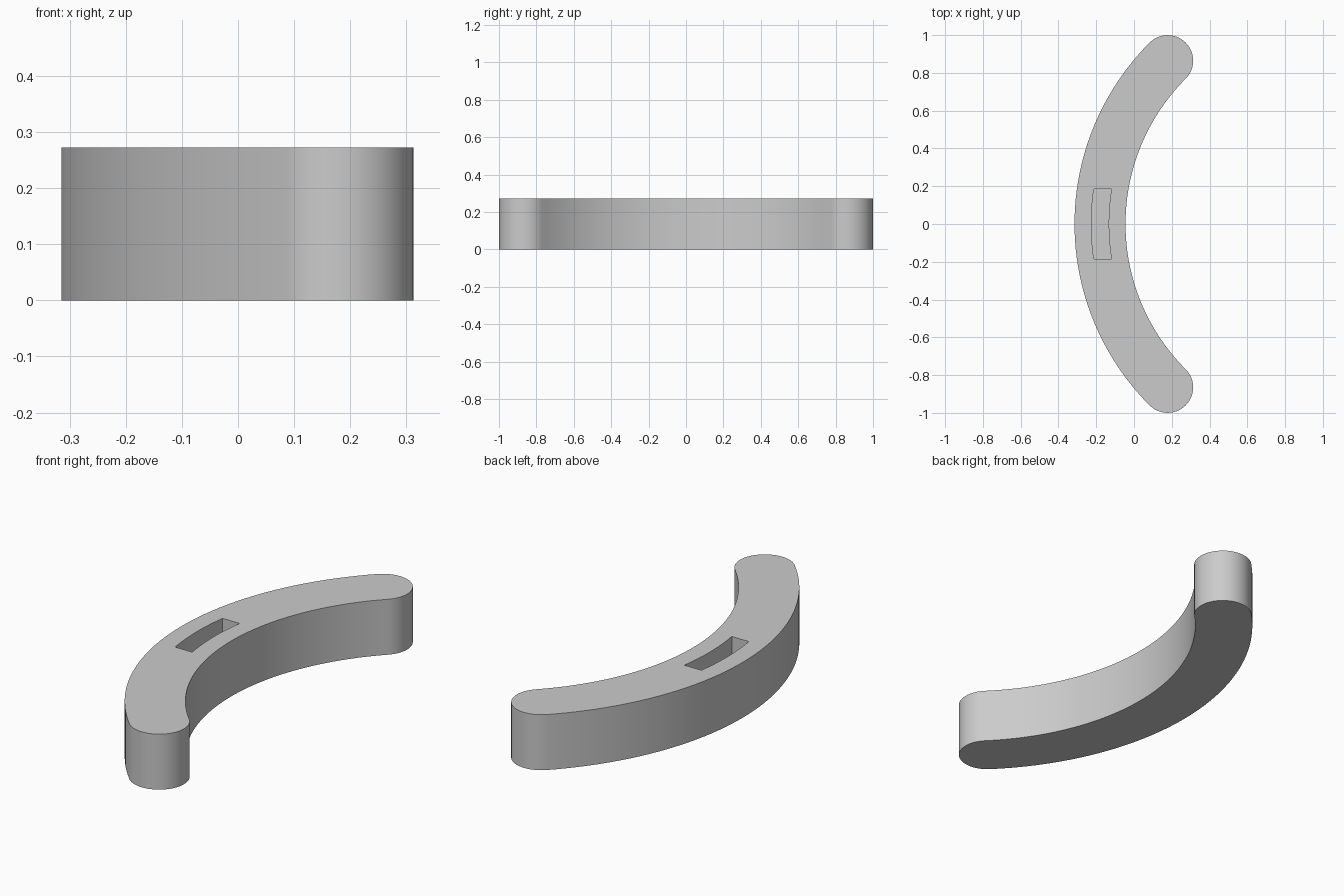
import bpy, bmesh
from math import sin, cos, pi, sqrt, asin, radians

if "Cube" in bpy.data.objects:
    bpy.data.objects.remove(bpy.data.objects["Cube"], do_unlink=True)

RADIUS = 1.223          # centreline of the arc
CENTRE_X = 1.043
HALF_WIDTH = 0.135
HEIGHT = 0.272
SWEEP = radians(45)
POCKET_HALF_WIDTH = 0.046
POCKET_HALF_LENGTH = 0.184
POCKET_FLOOR = 0.136

grey = bpy.data.materials.new("plain grey")
grey.use_nodes = True
colour = (0.6, 0.6, 0.6, 1)
grey.diffuse_color = colour
grey.node_tree.nodes["Principled BSDF"].inputs["Base Color"].default_value = colour


def arc(cx, cy, r, start, end, steps):
    return [(cx + r * cos(start + (end - start) * i / steps),
             cy + r * sin(start + (end - start) * i / steps)) for i in range(steps + 1)]


def prism(name, outline, bottom, top):
    """Extrude a closed outline straight up."""
    bm = bmesh.new()
    face = bm.faces.new([bm.verts.new((x, y, bottom)) for x, y in outline])
    raised = bmesh.ops.extrude_face_region(bm, geom=[face])["geom"]
    verts = [v for v in raised if isinstance(v, bmesh.types.BMVert)]
    bmesh.ops.translate(bm, verts=verts, vec=(0, 0, top - bottom))
    bmesh.ops.recalc_face_normals(bm, faces=bm.faces)
    mesh = bpy.data.meshes.new(name)
    bm.to_mesh(mesh)
    bm.free()
    mesh.materials.append(grey)
    obj = bpy.data.objects.new(name, mesh)
    bpy.context.collection.objects.link(obj)
    return obj


# Curved body: outer arc, round end, inner arc, round end
a, b = pi - SWEEP, pi + SWEEP
outline = arc(CENTRE_X, 0, RADIUS + HALF_WIDTH, a, b, 48)
outline += arc(CENTRE_X + RADIUS * cos(b), RADIUS * sin(b), HALF_WIDTH, b, b + pi, 24)[1:]
outline += arc(CENTRE_X, 0, RADIUS - HALF_WIDTH, b, a, 48)[1:]
outline += arc(CENTRE_X + RADIUS * cos(a), RADIUS * sin(a), HALF_WIDTH, a - pi, a, 24)[1:-1]
body = prism("curved_body", outline, 0, HEIGHT)

# Pocket in the top: curved long sides, straight ends
outer, inner = RADIUS + POCKET_HALF_WIDTH, RADIUS - POCKET_HALF_WIDTH
t_out, t_in = asin(POCKET_HALF_LENGTH / outer), asin(POCKET_HALF_LENGTH / inner)
slot = arc(CENTRE_X, 0, outer, pi - t_out, pi + t_out, 12)
slot += arc(CENTRE_X, 0, inner, pi + t_in, pi - t_in, 12)
cutter = prism("pocket_cutter", slot, POCKET_FLOOR, HEIGHT + 0.1)
cutter.hide_render = True

cut = body.modifiers.new("pocket", 'BOOLEAN')
cut.operation = 'DIFFERENCE'
cut.solver = 'EXACT'
cut.object = cutter
bpy.ops.object.select_all(action='DESELECT')
body.select_set(True)
bpy.context.view_layer.objects.active = body
bpy.ops.object.modifier_apply(modifier=cut.name)
bpy.data.objects.remove(cutter, do_unlink=True)
bpy.ops.object.shade_smooth_by_angle(angle=radians(30))
